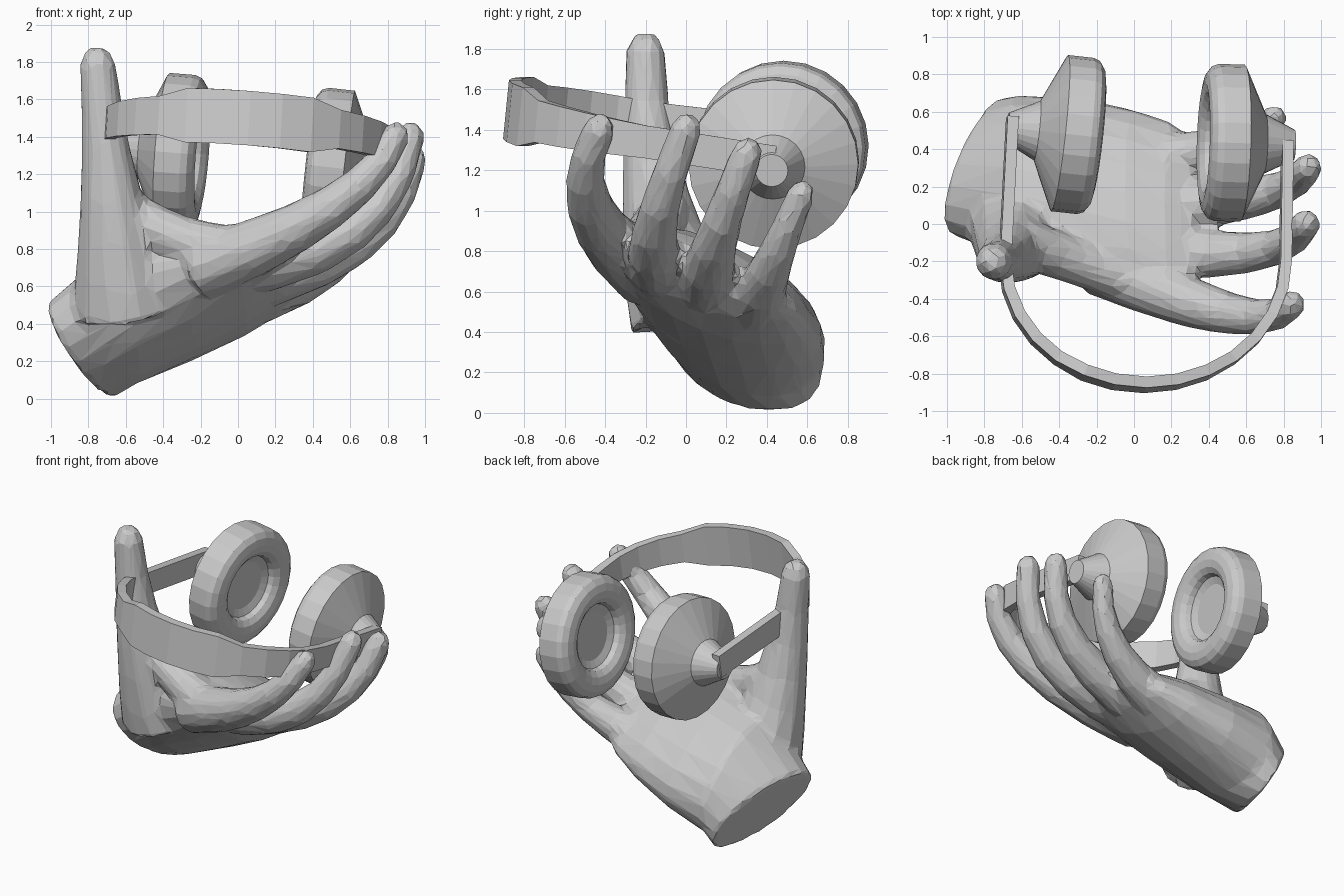
import bpy, bmesh, math
from mathutils import Vector

cube = bpy.data.objects.get("Cube")
if cube:
    bpy.data.objects.remove(cube, do_unlink=True)

shade = (.6, .6, .6, 1)
grey = bpy.data.materials.new("plain grey")
grey.use_nodes = True
grey.diffuse_color = shade
grey.node_tree.nodes["Principled BSDF"].inputs["Base Color"].default_value = shade


def finish(bm, name):
    """Turn a bmesh into a named object in the scene."""
    bmesh.ops.recalc_face_normals(bm, faces=bm.faces)
    mesh = bpy.data.meshes.new(name)
    bm.to_mesh(mesh)
    bm.free()
    mesh.materials.append(grey)
    obj = bpy.data.objects.new(name, mesh)
    bpy.context.collection.objects.link(obj)
    return obj


def loft(bm, rings):
    """Skin closed rings of points and cap both ends."""
    rows = [[bm.verts.new(p) for p in ring] for ring in rings]
    count = len(rows[0])
    for lower, upper in zip(rows, rows[1:]):
        for i in range(count):
            j = (i + 1) % count
            bm.faces.new((lower[i], lower[j], upper[j], upper[i]))
    bm.faces.new(rows[0])
    bm.faces.new(rows[-1])


def ellipse(centre, u, v, sides):
    angles = [math.tau * i / sides for i in range(sides)]
    return [centre + u * math.cos(a) + v * math.sin(a) for a in angles]


def limb(bm, root, bend, tip, root_radius, tip_radius, steps=6):
    """Tapered tube along a quadratic curve, with a rounded tip."""
    root, bend, tip = Vector(root), Vector(bend), Vector(tip)
    rings = []

    def add_ring(point, along, radius):
        u = along.cross(Vector((.3, 1, 0))).normalized()
        v = along.normalized().cross(u)
        rings.append(ellipse(point, u * radius, v * radius, 12))

    for i in range(steps + 1):
        t = i / steps
        near, far = root.lerp(bend, t), bend.lerp(tip, t)
        radius = tip_radius + (root_radius - tip_radius) * (1 - t) ** 1.5
        add_ring(near.lerp(far, t), far - near, radius)
    end = (tip - bend).normalized()
    for reach, share in ((.6, .8), (1, .4)):
        add_ring(tip + end * tip_radius * reach, end, tip_radius * share)
    loft(bm, rings)


# Hand: slanted wrist cut, then palm sections as (x, half width, half thickness)
bm = bmesh.new()
across, through = Vector((0, .93, -.37)), Vector((-.2, .2, .96))
rings = [ellipse(Vector((-.84, .31, .26)), Vector((.09, .35, 0)), Vector((-.16, -.11, .26)), 20)]
for x, width, depth in ((-.6, .48, .34), (-.3, .53, .29), (0, .53, .23), (.2, .5, .16), (.33, .42, .08)):
    centre = Vector((x, .12 - .2 * x, .63 + .3 * x))
    rings.append(ellipse(centre, across * width, through * depth, 20))
loft(bm, rings)

# Thumb and its web
limb(bm, (-.6, 0, .5), (-.68, -.2, 1), (-.75, -.2, 1.78), .3, .1)
limb(bm, (-.6, -.1, 1), (-.3, -.2, .8), (0, -.3, .8), .13, .13)

# Index, middle, ring and little finger
limb(bm, (-.2, -.2, .7), (.68, -.64, 1), (.84, -.43, 1.4), .18, .08)
limb(bm, (-.1, -.1, .7), (.8, -.26, .73), (.92, 0, 1.4), .17, .08)
limb(bm, (-.1, .1, .6), (.83, .08, .7), (.93, .3, 1.28), .17, .08)
limb(bm, (-.1, .32, .5), (.64, .38, .62), (.75, .57, 1.08), .17, .07)
hand = finish(bm, "hand")

# Fuse the overlapping limbs, soften the joins and reduce to facets
fuse = hand.modifiers.new("fuse", "REMESH")
fuse.mode = "VOXEL"
fuse.voxel_size = .022
soften = hand.modifiers.new("soften", "SMOOTH")
soften.factor = .5
soften.iterations = 8
facet = hand.modifiers.new("facet", "DECIMATE")
facet.ratio = .05

# Ear cups: lathed stem, cone, rounded cushion and speaker disc
cup_profile = [(.08, -.38), (.16, -.22), (.42, -.1)]
for i in range(7):
    a = math.pi * i / 6
    cup_profile.append((.32 + .1 * math.cos(a), .04 + .07 * math.sin(a)))
cup_profile.append((.17, .02))


def ear_cup(name, centre, axis):
    bm = bmesh.new()
    centre, axis = Vector(centre), Vector(axis).normalized()
    u = axis.cross(Vector((0, 0, 1))).normalized()
    v = axis.cross(u)
    loft(bm, [ellipse(centre + axis * h, u * r, v * r, 24) for r, h in cup_profile])
    finish(bm, name)


ear_cup("right_ear_cup", (-.3, .475, 1.315), (1, -.11, -.08))
ear_cup("left_ear_cup", (.48, .435, 1.24), (-1, .03, .11))

# Headband: flat strip with two straight arms and an arc that widens at the crown
strip = [(Vector((-.65, .57, 1.37)), .08)]
steps = 14
for i in range(steps + 1):
    a = math.pi * i / steps
    c, s = -math.cos(a), math.sin(a)
    point = Vector((.06 + .75 * c, -.2 - .66 * s, 1.4 + .1 * s - .06 * c))
    strip.append((point, .145 if abs(c) < .45 else .08 + .03 * s))
strip.append((Vector((.82, .44, 1.24)), .08))

bm = bmesh.new()
up = Vector((.06, .1, 1))
rings = []
for i, (point, half) in enumerate(strip):
    before, after = strip[max(i - 1, 0)][0], strip[min(i + 1, len(strip) - 1)][0]
    along = after - before
    side = Vector((along.y, -along.x, 0)).normalized() * .03
    rise = up * half
    rings.append([point + side + rise, point - side + rise, point - side - rise, point + side - rise])
loft(bm, rings)
finish(bm, "headband")
